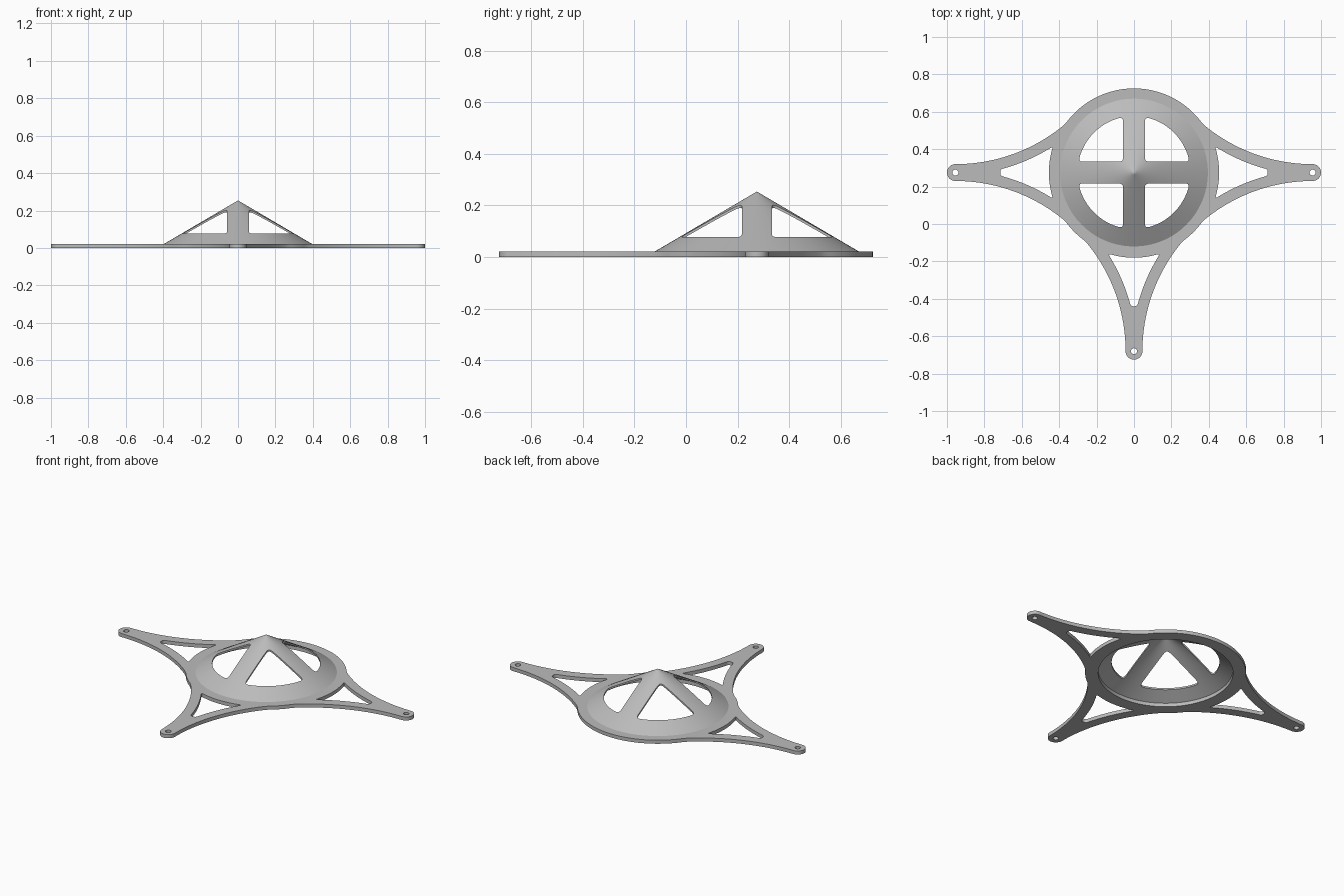
import bpy, bmesh
from math import sin, cos, pi, sqrt, atan2, radians
from mathutils import Vector, Matrix

if "Cube" in bpy.data.objects:
    bpy.data.objects.remove(bpy.data.objects["Cube"])

CENTRE = Vector((0, 0.275, 0))
THICK = 0.022          # plate thickness
BODY = 0.45            # round body radius
TIP, TIP_R = 0.955, 0.045
SWEEP = TIP - TIP_R    # radius of the concave sides
CONE_R, HOLE_R, APEX = 0.395, 0.377, 0.254

grey = bpy.data.materials.new("grey plastic")
grey.use_nodes = True
grey.diffuse_color = (0.5, 0.5, 0.5, 1)
grey.node_tree.nodes["Principled BSDF"].inputs["Base Color"].default_value = (0.5, 0.5, 0.5, 1)


def arc(cx, cy, r, a0, a1, n=40):
    return [Vector((cx + r * cos(a0 + (a1 - a0) * i / n),
                    cy + r * sin(a0 + (a1 - a0) * i / n))) for i in range(n + 1)]


def line(a, b, n=60):
    return [Vector(a).lerp(Vector(b), i / n) for i in range(n + 1)]


def turned(points, angle):
    m = Matrix.Rotation(angle, 2)
    return [m @ p for p in points]


def rounded(edges, r):
    """Join edges end to end, rounding each corner."""
    trimmed = [[p for p in e if (p - e[0]).length > r and (p - e[-1]).length > r] for e in edges]
    loop = []
    for i, e in enumerate(trimmed):
        a, c, b = e[-1], edges[i][-1], trimmed[(i + 1) % len(edges)][0]
        loop += e
        for k in range(1, 6):
            t = k / 6
            loop.append(a * (1 - t) ** 2 + c * 2 * t * (1 - t) + b * t * t)
    return loop


def slab(name, loops, z0, z1):
    """Filled outline with holes, extruded into a solid mesh."""
    curve = bpy.data.curves.new(name, "CURVE")
    curve.dimensions = "2D"
    curve.fill_mode = "BOTH"
    curve.extrude = (z1 - z0) / 2
    for pts in loops:
        s = curve.splines.new("POLY")
        s.points.add(len(pts) - 1)
        for sp, p in zip(s.points, pts):
            sp.co = (p.x, p.y, 0, 1)
        s.use_cyclic_u = True
    temp = bpy.data.objects.new(name + " outline", curve)
    bpy.context.collection.objects.link(temp)
    bpy.context.view_layer.update()
    mesh = bpy.data.meshes.new_from_object(temp.evaluated_get(bpy.context.evaluated_depsgraph_get()))
    bpy.data.objects.remove(temp)
    bm = bmesh.new()
    bm.from_mesh(mesh)
    bmesh.ops.translate(bm, verts=bm.verts, vec=(0, 0, (z0 + z1) / 2))
    bmesh.ops.remove_doubles(bm, verts=bm.verts, dist=0.0001)
    bmesh.ops.recalc_face_normals(bm, faces=bm.faces)
    bm.to_mesh(mesh)
    bm.free()
    mesh.name = name
    obj = bpy.data.objects.new(name, mesh)
    obj.location = CENTRE
    bpy.context.collection.objects.link(obj)
    return obj


def finish(obj):
    obj.data.materials.clear()
    obj.data.materials.append(grey)
    bpy.ops.object.select_all(action="DESELECT")
    obj.select_set(True)
    bpy.context.view_layer.objects.active = obj
    bpy.ops.object.shade_smooth_by_angle(angle=radians(30))


# Plate outline: three rounded arm tips, concave sides, round back
side = [p if p.length > BODY else p.normalized() * BODY
        for p in arc(TIP, TIP, SWEEP, -pi / 2, -pi, 64)]
half_in = [p for p in side if p.y < p.x]
half_out = [p for p in side if p.y >= p.x]
tip = arc(TIP, 0, TIP_R, -pi / 2, pi / 2, 24)
join = half_in[-1]
start = atan2(join.y, join.x)
outline = list(tip[1:-1]) + half_in
outline += arc(0, 0, BODY, start, pi - start, 60)[1:-1]
outline += [Vector((-p.x, p.y)) for p in reversed(half_in)]
outline += turned(tip, pi)[1:-1]
outline += turned(side, pi)
outline += turned(tip, -pi / 2)[1:-1]
outline += turned(side, -pi / 2)

# Arm windows follow the concave sides and the round body
wr, wi, wo = SWEEP + 0.058, 0.455, 0.715
yo = TIP - sqrt(wr ** 2 - (TIP - wo) ** 2)
xi = min((p for p in arc(TIP, TIP, wr, -pi / 2, -pi, 400)),
         key=lambda p: abs(p.length - wi))
a_out, a_in = atan2(yo - TIP, wo - TIP), atan2(xi.y - TIP, xi.x - TIP)
upper = arc(TIP, TIP, wr, a_out, a_in, 60)
lower = [Vector((p.x, -p.y)) for p in reversed(upper)]
bend = atan2(xi.y, xi.x)
window = rounded([upper, arc(0, 0, wi, bend, -bend, 50), lower,
                  line(lower[-1], upper[0])], 0.014)
bolt = arc(TIP, 0, 0.016, 0, 2 * pi, 24)[:-1]

holes = [arc(0, 0, HOLE_R, 0, 2 * pi, 128)[:-1]]
for angle in (0, pi, -pi / 2):
    holes += [turned(window, angle), turned(bolt, angle)]
plate = slab("base_plate", [outline] + holes, 0, THICK)
finish(plate)

# Hollow cone, turned from a thin wall profile
slope = (APEX - THICK) / CONE_R
drop = (CONE_R - HOLE_R) * slope
steps = (0.0, 0.012, 0.1, 0.25)
profile = [(r, APEX - r * slope) for r in steps] + [(CONE_R, THICK), (HOLE_R, THICK)]
profile += [(r, APEX - drop - r * slope) for r in reversed(steps)]
bm = bmesh.new()
verts = [bm.verts.new((r, 0, z)) for r, z in profile]
edges = [bm.edges.new(pair) for pair in zip(verts, verts[1:])]
bmesh.ops.spin(bm, geom=verts + edges, cent=(0, 0, 0), axis=(0, 0, 1),
               angle=2 * pi, steps=128, use_duplicate=False)
bmesh.ops.remove_doubles(bm, verts=bm.verts, dist=0.0001)
bmesh.ops.recalc_face_normals(bm, faces=bm.faces)
mesh = bpy.data.meshes.new("cone")
bm.to_mesh(mesh)
bm.free()
cone = bpy.data.objects.new("cone", mesh)
cone.location = CENTRE
bpy.context.collection.objects.link(cone)

# Four quarter windows leave a cross of struts
gap, rim = 0.058, 0.302
far = sqrt(rim ** 2 - gap ** 2)
turn = atan2(gap, far)
quarter = rounded([line((gap, gap), (far, gap)), arc(0, 0, rim, turn, pi / 2 - turn, 60),
                   line((gap, far), (gap, gap))], 0.022)
cutter = slab("window_cutter", [turned(quarter, i * pi / 2) for i in range(4)], 0.03, 0.4)
cutter.hide_render = True
cut = cone.modifiers.new("windows", "BOOLEAN")
cut.operation, cut.solver, cut.object = "DIFFERENCE", "EXACT", cutter
bpy.context.view_layer.objects.active = cone
bpy.ops.object.modifier_apply(modifier=cut.name)
bpy.data.objects.remove(cutter)
finish(cone)
